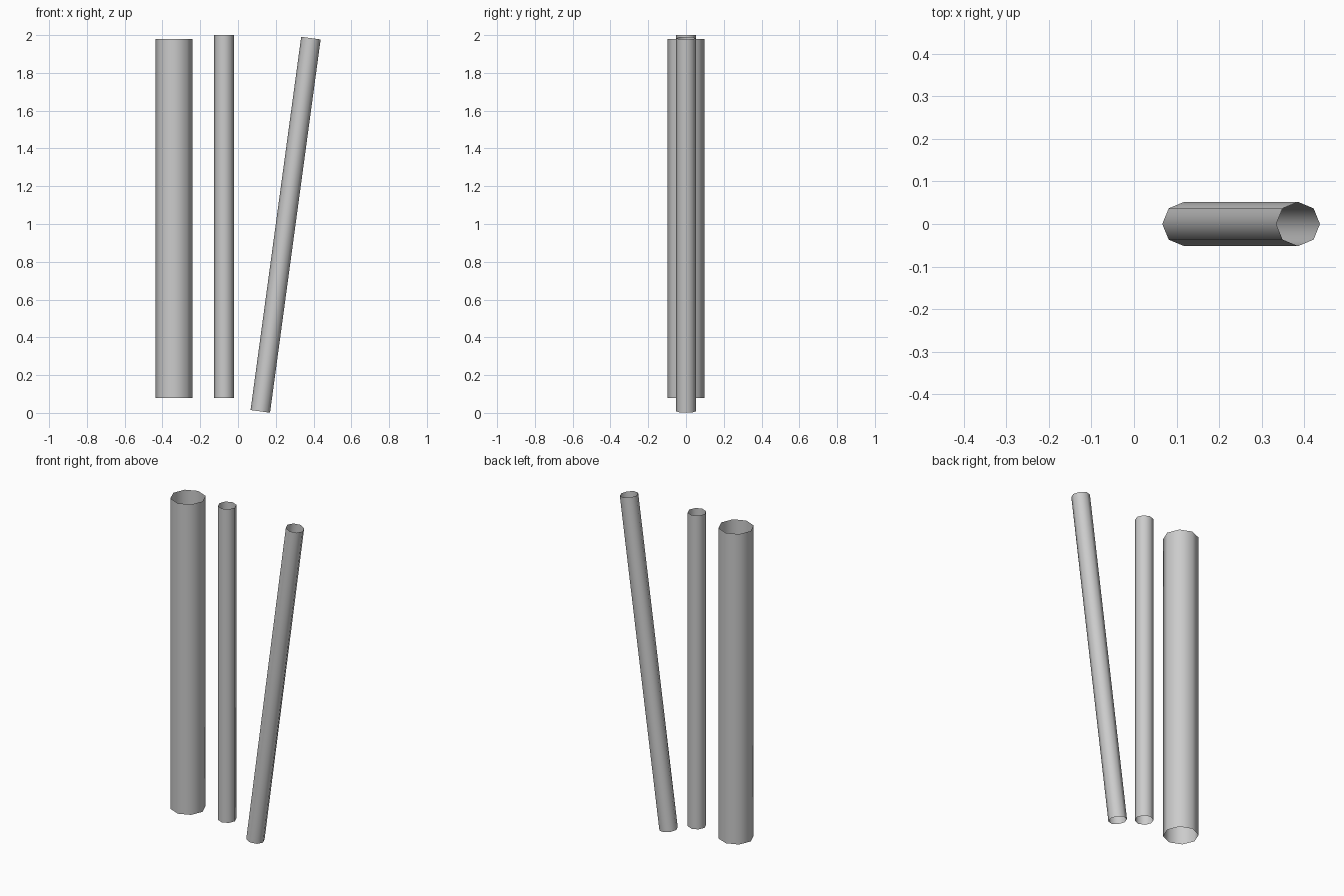
import bpy, bmesh
from mathutils import Vector, Matrix

if "Cube" in bpy.data.objects:
    bpy.data.objects.remove(bpy.data.objects["Cube"])


def tube(name, bottom, top, radius, sides=8):
    """Open-ended thin tube running between two points."""
    bottom, top = Vector(bottom), Vector(top)
    axis = top - bottom
    bm = bmesh.new()
    bmesh.ops.create_cone(bm, cap_ends=False, segments=sides,
                          radius1=radius, radius2=radius, depth=axis.length)
    turn = Vector((0, 0, 1)).rotation_difference(axis).to_matrix().to_4x4()
    bm.transform(Matrix.Translation((bottom + top) / 2) @ turn)
    for face in bm.faces:
        face.smooth = True
    mesh = bpy.data.meshes.new(name)
    bm.to_mesh(mesh)
    bm.free()
    obj = bpy.data.objects.new(name, mesh)
    bpy.context.collection.objects.link(obj)
    return obj


# Wide upright tube on the left
tube("wide_tube", (-0.339, 0, 0.08), (-0.339, 0, 1.98), 0.099)
# Narrow upright tube in the middle
tube("narrow_tube", (-0.074, 0, 0.08), (-0.074, 0, 2.0), 0.052)
# Narrow tube leaning to the right
tube("leaning_tube", (0.118, 0, 0.008), (0.386, 0, 1.984), 0.052)
